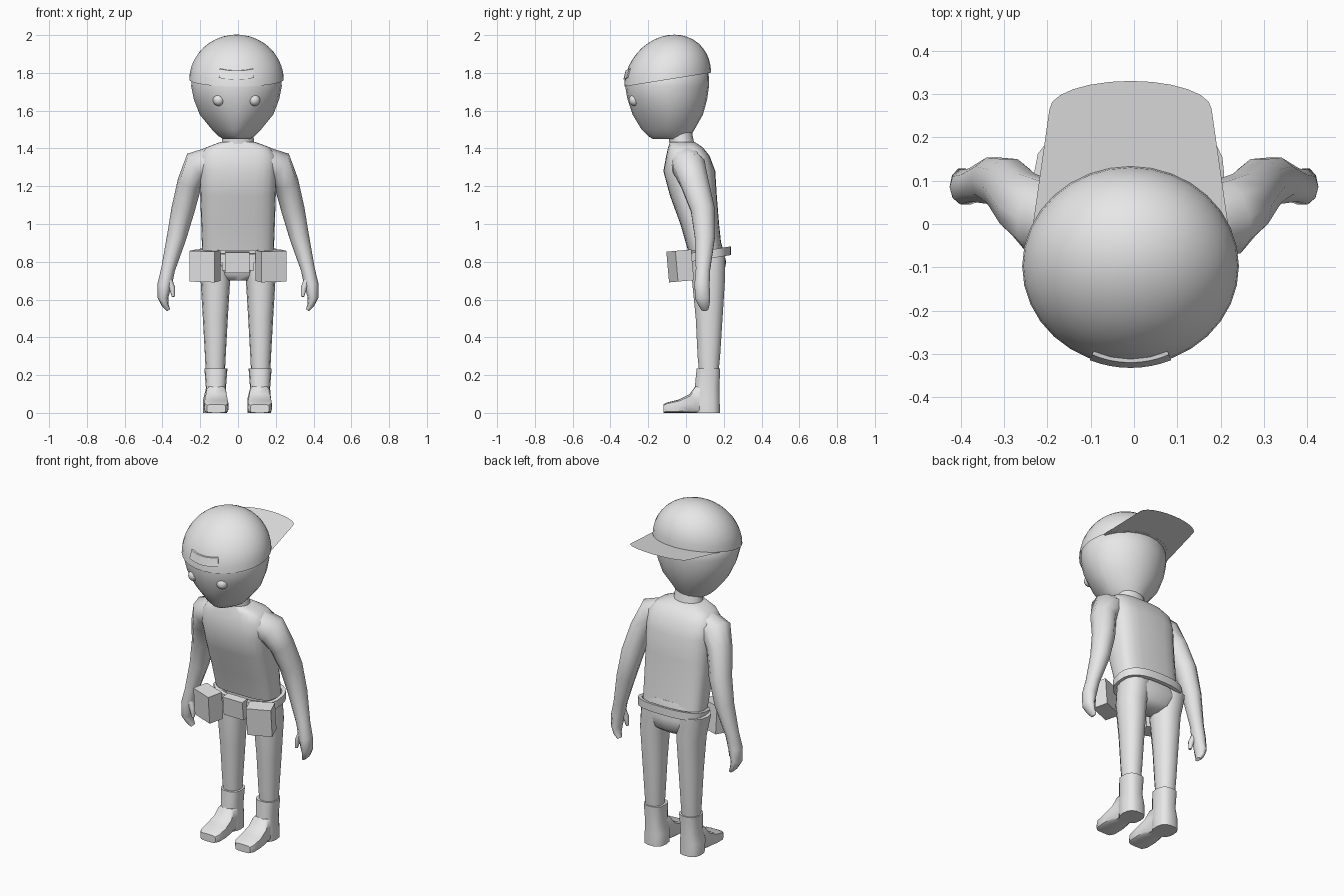
import bpy, bmesh, math
from mathutils import Vector, Matrix

cube = bpy.data.objects.get("Cube")
if cube:
    bpy.data.objects.remove(cube, do_unlink=True)

grey = bpy.data.materials.new("plain_grey")
grey.use_nodes = True
grey.diffuse_color = (0.8, 0.8, 0.8, 1)
grey.node_tree.nodes["Principled BSDF"].inputs["Base Color"].default_value = (0.8, 0.8, 0.8, 1)
HEAD_X = -0.008


def finish(name, bm, smooth=40):
    """Turn a bmesh into a named, shaded object."""
    bmesh.ops.recalc_face_normals(bm, faces=bm.faces)
    mesh = bpy.data.meshes.new(name)
    bm.to_mesh(mesh)
    bm.free()
    mesh.materials.append(grey)
    obj = bpy.data.objects.new(name, mesh)
    bpy.context.collection.objects.link(obj)
    if smooth:
        bpy.ops.object.select_all(action="DESELECT")
        obj.select_set(True)
        bpy.context.view_layer.objects.active = obj
        bpy.ops.object.shade_smooth_by_angle(angle=math.radians(smooth))
    return obj


def oval(count, power, pinch=0):
    """Unit superellipse; pinch narrows its front."""
    pts = []
    for i in range(count):
        a = math.tau * i / count
        c, s = math.cos(a), math.sin(a)
        u = math.copysign(abs(c) ** (2 / power), c)
        v = math.copysign(abs(s) ** (2 / power), s)
        pts.append((u * (1 - pinch * max(0, -v)), v))
    return pts


def loft(name, rings, smooth=50):
    """Skin a list of point rings and cap both ends."""
    bm = bmesh.new()
    loops = [[bm.verts.new(p) for p in ring] for ring in rings]
    n = len(loops[0])
    for a, b in zip(loops, loops[1:]):
        for i in range(n):
            j = (i + 1) % n
            bm.faces.new((a[i], a[j], b[j], b[i]))
    bm.faces.new(loops[0])
    bm.faces.new(loops[-1])
    return finish(name, bm, smooth)


def stack(name, rows, count=16, power=2, cx=0, smooth=50):
    """Loft of level rings: height, x offset, half width, front y, back y, pinch."""
    rings = []
    for z, x, w, front, back, pinch in rows:
        cy, ry = (front + back) / 2, (back - front) / 2
        rings.append([(cx + x + u * w, cy + v * ry, z) for u, v in oval(count, power, pinch)])
    return loft(name, rings, smooth)


def limb(name, side, rows, count=10):
    """Tube along a path: centre, radius across, radius in depth."""
    pts = [Vector(r[:3]) for r in rows]
    rings = []
    for i, (p, row) in enumerate(zip(pts, rows)):
        t = pts[min(i + 1, len(pts) - 1)] - pts[max(i - 1, 0)]
        across = Vector((-t.z, 0, t.x)).normalized()
        depth = t.cross(across).normalized()
        ring = [p + across * u * row[3] + depth * v * row[4] for u, v in oval(count, 2)]
        rings.append([(side * q.x, q.y, q.z) for q in ring])
    return loft(name, rings, 60)


def box(name, size, place, turn=0, tilt=0):
    bm = bmesh.new()
    bmesh.ops.create_cube(bm, size=1)
    m = (Matrix.Translation(place) @ Matrix.Rotation(math.radians(tilt), 4, "X")
         @ Matrix.Rotation(math.radians(turn), 4, "Z") @ Matrix.Diagonal((*size, 1)))
    bm.transform(m)
    return finish(name, bm, 0)


# Head with narrow chin, and neck
stack("head", [
    (1.45, 0, 0.07, -0.175, 0.02, 0.3), (1.465, 0, 0.095, -0.20, 0.025, 0.35),
    (1.50, 0, 0.13, -0.235, 0.045, 0.35), (1.58, 0, 0.195, -0.283, 0.09, 0.2),
    (1.66, 0, 0.226, -0.31, 0.112, 0.05), (1.73, 0, 0.24, -0.322, 0.122, 0),
    (1.80, 0, 0.235, -0.315, 0.12, 0), (1.85, 0, 0.17, -0.25, 0.06, 0)], 24, 2, HEAD_X, 70)
stack("neck", [(1.38, 0, 0.10, -0.09, 0.06, 0), (1.43, 0, 0.085, -0.09, 0.045, 0),
               (1.50, 0, 0.08, -0.10, 0.03, 0)], 14)


# Cap: tilted dome, flat rear brim and a raised front patch
def rim(y):
    return 1.78 + 0.16 * y


def dome(a, h, grow=0.0):
    r = math.cos(h)
    y = -0.097 + (0.23 + grow) * r * math.sin(a)
    return (HEAD_X + (0.25 + grow) * r * math.cos(a), y, rim(y) + 0.235 * math.sin(h))


bm = bmesh.new()
COLS, ROWS = 32, 10
grid = [[bm.verts.new(dome(math.tau * i / COLS, math.pi / 2 * k / ROWS)) for i in range(COLS)]
        for k in range(ROWS)]
top = bm.verts.new(dome(0, math.pi / 2))
for k in range(ROWS):
    for i in range(COLS):
        j = (i + 1) % COLS
        if k < ROWS - 1:
            bm.faces.new((grid[k][i], grid[k][j], grid[k + 1][j], grid[k + 1][i]))
        else:
            bm.faces.new((grid[k][i], grid[k][j], top))
finish("cap_dome", bm, 60)

bm = bmesh.new()
outline = [(-0.225, 0.0), (0.225, 0.0)]
outline += [(0.187 * math.cos(a), 0.265 + 0.065 * math.sin(a))
            for a in [math.pi * i / 12 for i in range(13)]]
bm.faces.new([bm.verts.new((HEAD_X + x, y, rim(y) + 0.001)) for x, y in outline])
finish("cap_brim", bm, 0)

rings = []
for i in range(9):
    f = i / 4 - 1
    a = -math.pi / 2 + f * 0.38
    low, high = 0.16 + 0.03 * f * f, 0.36 + 0.03 * f * f
    rings.append([dome(a, low, -0.01), dome(a, low, 0.008), dome(a, high, 0.008), dome(a, high, -0.01)])
loft("cap_patch", rings, 30)

# Eyes
for name, side in (("left", 1), ("right", -1)):
    bm = bmesh.new()
    bmesh.ops.create_uvsphere(bm, u_segments=16, v_segments=10, radius=0.031)
    bm.transform(Matrix.Translation((HEAD_X + side * 0.094, -0.272, 1.656)))
    finish(name + "_eye", bm, 60)

# Torso leaning forward, and hips
stack("torso", [
    (0.86, 0, 0.19, 0.01, 0.19, 0), (1.00, 0, 0.195, -0.03, 0.175, 0),
    (1.15, 0, 0.2, -0.085, 0.163, 0), (1.28, 0, 0.205, -0.12, 0.155, 0),
    (1.36, 0, 0.205, -0.105, 0.125, 0), (1.405, 0, 0.17, -0.095, 0.09, 0),
    (1.435, 0, 0.09, -0.085, 0.045, 0)], 24, 3.2)
stack("hips", [
    (0.70, 0, 0.07, 0.07, 0.16, 0), (0.73, 0, 0.13, 0.045, 0.20, 0),
    (0.80, 0, 0.19, 0.03, 0.213, 0), (0.90, 0, 0.18, 0.03, 0.187, 0)], 20, 2.6)

# Belt: tilted band around the waist
rings = []
for u, v in oval(28, 2.6):
    ring = []
    for grow, up in ((0, -1), (0, 1), (-0.02, 1), (-0.02, -1)):
        y = 0.115 + v * (0.122 + grow)
        ring.append((u * (0.208 + grow), y, 0.838 + 0.17 * (y - 0.115) + up * 0.023))
    rings.append(ring)
loft("belt", rings + rings[:1], 30)
box("buckle", (0.13, 0.05, 0.11), (-0.005, -0.015, 0.797), 0, 6)
box("buckle_backing", (0.17, 0.03, 0.07), (0, 0.015, 0.79), 0, 6)

for name, side in (("left", 1), ("right", -1)):
    # Pouch on the belt front
    box(name + "_pouch", (0.14, 0.09, 0.163), (side * 0.175, -0.031, 0.778), side * 20, 5)

    # Arm ending in a mitten hand with thumb
    limb(name + "_arm", side, [
        (0.12, 0.0, 1.335, 0.08, 0.085), (0.212, 0.015, 1.305, 0.088, 0.09),
        (0.255, 0.045, 1.22, 0.066, 0.078), (0.29, 0.088, 1.08, 0.062, 0.066),
        (0.325, 0.1, 0.93, 0.052, 0.056), (0.37, 0.09, 0.76, 0.037, 0.04),
        (0.388, 0.085, 0.68, 0.038, 0.042), (0.397, 0.088, 0.61, 0.028, 0.042),
        (0.385, 0.097, 0.57, 0.018, 0.03), (0.368, 0.1, 0.545, 0.01, 0.018)])
    limb(name + "_thumb", side, [
        (0.37, 0.075, 0.71, 0.02, 0.02), (0.348, 0.068, 0.66, 0.016, 0.018),
        (0.342, 0.065, 0.615, 0.008, 0.01)], 8)

    # Leg
    stack(name + "_leg", [
        (0.20, 0, 0.05, 0.07, 0.172, 0), (0.30, 0, 0.055, 0.06, 0.182, 0),
        (0.50, 0, 0.066, 0.05, 0.195, 0), (0.70, 0, 0.078, 0.03, 0.208, 0),
        (0.84, -0.02, 0.09, 0.03, 0.21, 0)], 14, 2.2, side * 0.12)

    # Boot shaft with heel, then the foot
    stack(name + "_boot_shaft", [
        (0.0, -0.005, 0.063, 0.05, 0.18, 0), (0.07, -0.005, 0.063, 0.04, 0.18, 0),
        (0.13, 0, 0.053, 0.045, 0.178, 0), (0.235, 0, 0.061, 0.055, 0.182, 0)],
          14, 2.6, side * 0.117)
    foot = []
    for y, w, h in ((0.12, 0.05, 0.15), (0.05, 0.054, 0.142), (0.02, 0.06, 0.1),
                    (-0.04, 0.066, 0.07), (-0.10, 0.064, 0.055), (-0.12, 0.05, 0.045)):
        foot.append([(side * 0.115 + u * w, y, h / 2 + v * h / 2) for u, v in oval(12, 5)])
    loft(name + "_boot_foot", foot, 40)
